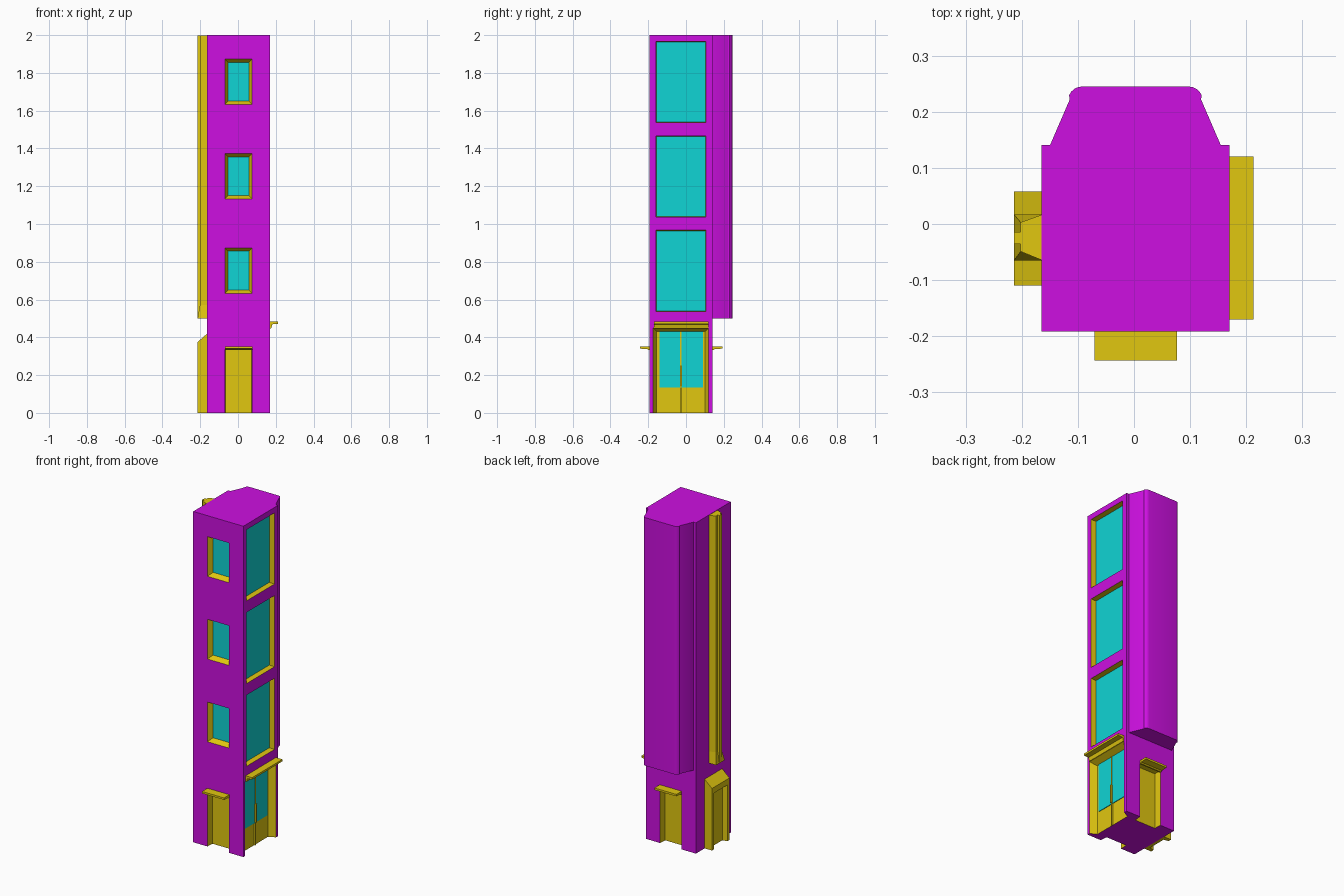
import bpy, bmesh, math
from mathutils import Vector

cube = bpy.data.objects.get("Cube")
if cube:
    bpy.data.objects.remove(cube, do_unlink=True)


def material(name, rgb):
    m = bpy.data.materials.new(name)
    m.use_nodes = True
    m.diffuse_color = (*rgb, 1)
    m.node_tree.nodes["Principled BSDF"].inputs["Base Color"].default_value = (*rgb, 1)
    return m


MATS = [material("purple wall", (0.61, 0.005, 0.75)),
        material("yellow trim", (0.75, 0.57, 0.005)),
        material("cyan glass", (0.005, 0.66, 0.66))]
WALL, TRIM, GLASS = range(3)
LEFT, RIGHT, FRONT, BACK, TOP = -0.165, 0.17, -0.192, 0.141, 2.0
MID = (LEFT + RIGHT) / 2
OUT = -0.214  # outer face of the side shaft


def loft(name, lower, upper, mat, end_mat=None):
    """Join two matching loops of 3D points into a closed solid."""
    bm = bmesh.new()
    a = [bm.verts.new(p) for p in lower]
    b = [bm.verts.new(p) for p in upper]
    n = len(a)
    for i in range(n):
        j = (i + 1) % n
        bm.faces.new((a[i], a[j], b[j], b[i])).material_index = mat
    bm.faces.new(a[::-1]).material_index = mat
    bm.faces.new(b).material_index = mat if end_mat is None else end_mat
    bmesh.ops.recalc_face_normals(bm, faces=bm.faces)
    me = bpy.data.meshes.new(name)
    bm.to_mesh(me)
    bm.free()
    for m in MATS:
        me.materials.append(m)
    ob = bpy.data.objects.new(name, me)
    bpy.context.collection.objects.link(ob)
    return ob


def prism(name, plan, z0, z1, mat):
    return loft(name, [(x, y, z0) for x, y in plan], [(x, y, z1) for x, y in plan], mat)


def rect(x0, x1, y0, y1):
    return [(x0, y0), (x1, y0), (x1, y1), (x0, y1)]


def box(name, x0, x1, y0, y1, z0, z1, mat):
    return prism(name, rect(x0, x1, y0, y1), z0, z1, mat)


# Position on a side: a runs along the wall, d goes into it
SIDES = {"front": lambda a, d, z: (a, FRONT + d, z),
         "back": lambda a, d, z: (a, BACK - d, z),
         "right": lambda a, d, z: (RIGHT - d, a, z),
         "left": lambda a, d, z: (OUT + d, a, z)}


def niche(target, side, a0, a1, z0, z1, depth, taper, back_mat, open_floor=False):
    """Cut a tapered recess with trim reveals and a coloured back."""
    at = SIDES[side]

    def ring(d):
        t = taper * d / depth
        low = -0.1 if open_floor else z0 + t
        return [at(a, d, z) for a, z in ((a0 + t, low), (a1 - t, low), (a1 - t, z1 - t), (a0 + t, z1 - t))]

    cutter = loft("cutter", ring(-0.01), ring(depth), TRIM, back_mat)
    cutter.hide_render = True
    mod = target.modifiers.new("niche", "BOOLEAN")
    mod.operation, mod.solver, mod.object = "DIFFERENCE", "EXACT", cutter
    bpy.ops.object.select_all(action="DESELECT")
    bpy.context.view_layer.objects.active = target
    target.select_set(True)
    bpy.ops.object.modifier_apply(modifier=mod.name)
    bpy.data.objects.remove(cutter, do_unlink=True)


# Tower body with windows, doors and shop front
tower = box("tower_body", LEFT, RIGHT, FRONT, BACK, 0, TOP, WALL)
for floor in range(3):
    z = 0.5 * (floor + 1)
    niche(tower, "front", -0.07, 0.075, z + 0.133, z + 0.373, 0.03, 0.017, GLASS)
    niche(tower, "right", -0.16, 0.105, z + 0.037, z + 0.467, 0.032, 0.003, GLASS)
for side in ("front", "back"):
    niche(tower, side, -0.07, 0.075, 0, 0.345, 0.045, 0.003, TRIM, True)
niche(tower, "right", -0.175, 0.12, 0, 0.45, 0.04, 0.02, TRIM, True)

# Shop glazing, centre bar and handle
inner = RIGHT - 0.04
for i, (y0, y1) in enumerate(((-0.14, -0.031), (-0.025, 0.09))):
    box(f"shop_glass_{i + 1}", inner - 0.002, inner + 0.004, y0, y1, 0.135, 0.43, GLASS)
box("shop_mullion", inner, inner + 0.008, -0.031, -0.025, 0.0, 0.43, TRIM)
box("shop_handle", inner, inner + 0.014, -0.032, -0.022, 0.14, 0.25, TRIM)


# Stepped canopies, thicker against the wall
def canopy(name, side, a0, a1, z, reach, drop):
    profile = [(0.002, z), (-reach, z), (-reach, z - 0.012), (-0.012, z - 0.014),
               (-0.006, z - drop), (0.002, z - drop)]
    at = SIDES[side]
    loft(name, [at(a0, d, h) for d, h in profile], [at(a1, d, h) for d, h in profile], TRIM)


canopy("front_door_canopy", "front", -0.07, 0.077, 0.352, 0.051, 0.02)
canopy("back_door_canopy", "back", -0.07, 0.077, 0.352, 0.051, 0.02)
canopy("shop_cornice", "right", -0.17, 0.12, 0.483, 0.043, 0.035)

# Rear bay with rounded corners, mirrored about the middle
half = [(0.152, BACK - 0.01), (0.152, BACK), (0.117, 0.222)]
for i in range(5):
    t = math.radians(22 + 17 * i)
    half.append((0.095 + 0.025 * math.cos(t), 0.220 + 0.025 * math.sin(t)))
plan = [(MID + x, y) for x, y in half] + [(MID - x, y) for x, y in reversed(half)]
bay = prism("rear_bay", plan, 0.5, TOP, WALL)
bpy.ops.object.select_all(action="DESELECT")
bpy.context.view_layer.objects.active = bay
bay.select_set(True)
bpy.ops.object.shade_smooth_by_angle(angle=math.radians(25))

# Side shaft: flared foot, tapered column and outer rib
wall = LEFT + 0.002
column = [(wall, -0.065), (wall, 0.017), (-0.202, 0.003), (-0.202, -0.049)]
foot = rect(OUT, wall, -0.065, 0.017)
order = [foot[1], foot[2], foot[3], foot[0]]
loft("shaft_foot", [(x, y, 0.5) for x, y in order], [(x, y, 0.57) for x, y in column], TRIM)
prism("shaft_column", column, 0.56, TOP - 0.002, TRIM)
box("shaft_rib", OUT, -0.2, -0.036, -0.014, 0.5, TOP - 0.002, TRIM)

# Side porch with sloping top and a recessed panel
profile = [(OUT, 0), (wall, 0), (wall, 0.42), (OUT, 0.375)]
porch = loft("side_porch", [(x, -0.11, z) for x, z in profile],
             [(x, 0.058, z) for x, z in profile], TRIM)
niche(porch, "left", -0.09, 0.038, 0, 0.34, 0.03, 0.006, TRIM, True)
